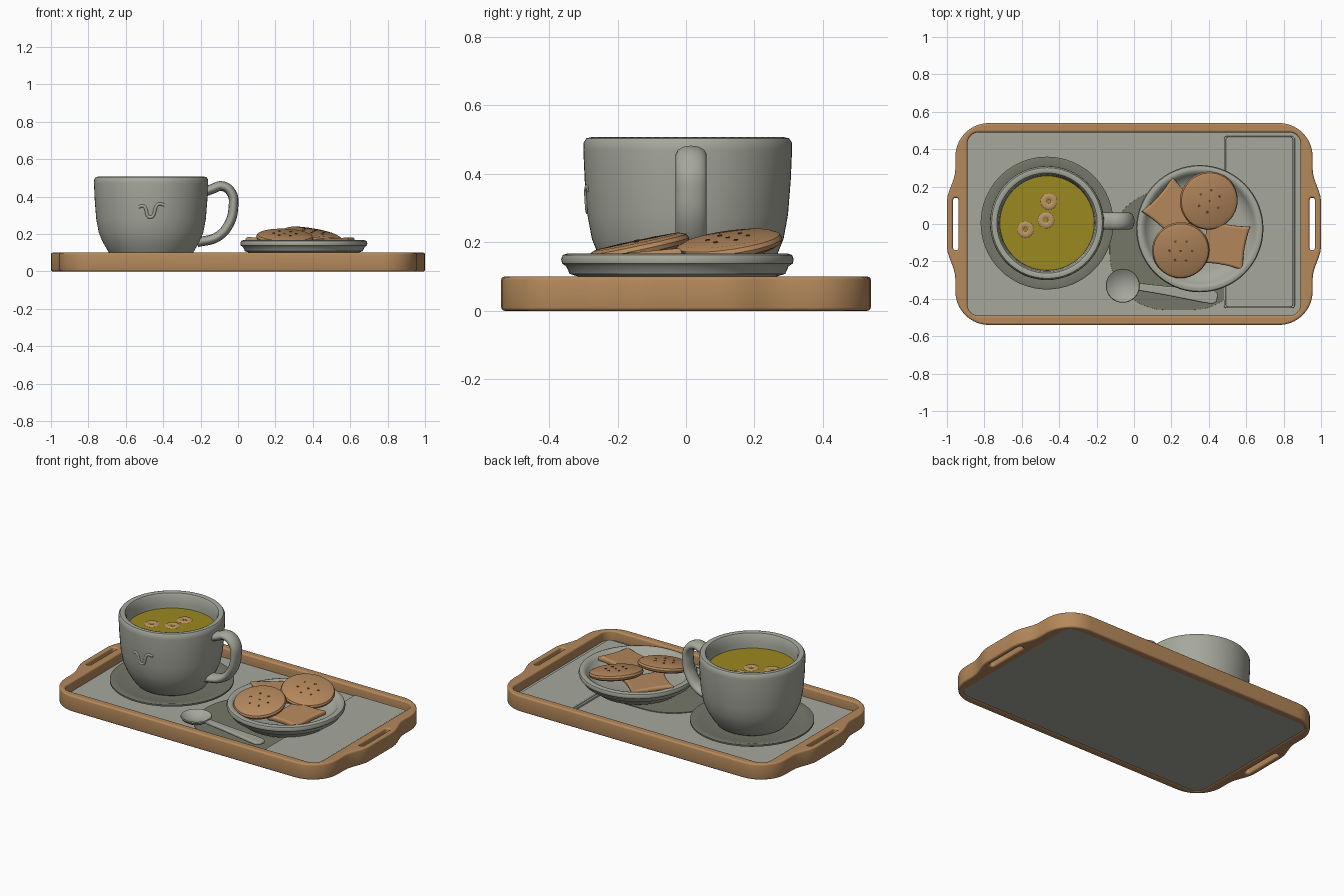
import bpy, bmesh, math
from math import sin, cos, pi, radians
from mathutils import Matrix, Euler, Vector

if "Cube" in bpy.data.objects:
    bpy.data.objects.remove(bpy.data.objects["Cube"])


def material(name, rgb):
    m = bpy.data.materials.new(name)
    m.use_nodes = True
    m.diffuse_color = (*rgb, 1)
    m.node_tree.nodes["Principled BSDF"].inputs["Base Color"].default_value = (*rgb, 1)
    return m


GREY = material("stoneware grey", (0.38, 0.39, 0.33))
OLIVE = material("dark olive grey", (0.18, 0.185, 0.14))
WOOD = material("warm wood", (0.46, 0.25, 0.105))
BISCUIT = material("baked biscuit", (0.47, 0.25, 0.11))
CRUST = material("dark crust", (0.16, 0.08, 0.035))
TEA = material("golden tea", (0.33, 0.25, 0.015))
PETAL = material("pale petal", (0.50, 0.30, 0.13))


def smooth(ob, angle=40):
    bpy.ops.object.select_all(action='DESELECT')
    ob.select_set(True)
    bpy.context.view_layer.objects.active = ob
    bpy.ops.object.shade_smooth_by_angle(angle=radians(angle))


def add_mesh(name, bm, mats, loc=(0, 0, 0), rot=(0, 0, 0)):
    me = bpy.data.meshes.new(name)
    bm.to_mesh(me)
    bm.free()
    ob = bpy.data.objects.new(name, me)
    bpy.context.collection.objects.link(ob)
    for m in mats:
        me.materials.append(m)
    ob.location, ob.rotation_euler = loc, rot
    smooth(ob)
    return ob


def spun(profile, steps=64):
    """Turn an (r, z) profile around the z axis."""
    bm = bmesh.new()
    vs = [bm.verts.new((r, 0, z)) for r, z in profile]
    es = [bm.edges.new(p) for p in zip(vs, vs[1:])]
    bmesh.ops.spin(bm, geom=vs + es, axis=(0, 0, 1), cent=(0, 0, 0),
                   angle=2 * pi, steps=steps, use_duplicate=False)
    bmesh.ops.remove_doubles(bm, verts=bm.verts, dist=0.0001)
    bmesh.ops.recalc_face_normals(bm, faces=bm.faces)
    return bm


def finish_curve(name, cu, mat, loc, rot=(0, 0, 0), scale=(1, 1, 1)):
    ob = bpy.data.objects.new(name, cu)
    bpy.context.collection.objects.link(ob)
    cu.materials.append(mat)
    ob.location, ob.rotation_euler, ob.scale = loc, rot, scale
    bpy.ops.object.select_all(action='DESELECT')
    ob.select_set(True)
    bpy.context.view_layer.objects.active = ob
    bpy.ops.object.convert(target='MESH')
    ob = bpy.context.object
    smooth(ob, 50)
    return ob


def slab(name, outlines, z0, z1, bevel, mat, loc=(0, 0), rot=(0, 0, 0)):
    """Filled flat outlines (inner ones are holes) with rounded edges."""
    cu = bpy.data.curves.new(name, 'CURVE')
    cu.dimensions, cu.fill_mode = '2D', 'BOTH'
    cu.extrude = (z1 - z0) / 2 - bevel
    cu.bevel_depth, cu.bevel_resolution, cu.offset = bevel, 2, -bevel
    for pts in outlines:
        sp = cu.splines.new('POLY')
        sp.points.add(len(pts) - 1)
        for p, (x, y) in zip(sp.points, pts):
            p.co = (x, y, 0, 1)
        sp.use_cyclic_u = True
    return finish_curve(name, cu, mat, (*loc, (z0 + z1) / 2), rot)


def tube(name, pts, radius, mat, loc, scale=(1, 1, 1)):
    cu = bpy.data.curves.new(name, 'CURVE')
    cu.dimensions, cu.bevel_depth, cu.bevel_resolution = '3D', radius, 4
    cu.use_fill_caps = True
    sp = cu.splines.new('BEZIER')
    sp.bezier_points.add(len(pts) - 1)
    for b, p in zip(sp.bezier_points, pts):
        b.co = p
        b.handle_left_type = b.handle_right_type = 'AUTO'
    return finish_curve(name, cu, mat, loc, scale=scale)


def round_rect(hx, hy, r, n=10, cx=0, cy=0):
    pts = []
    for k, (sx, sy) in enumerate([(1, 1), (-1, 1), (-1, -1), (1, -1)]):
        for i in range(n + 1):
            a = (k + i / n) * pi / 2
            pts.append((cx + sx * (hx - r) + r * cos(a), cy + sy * (hy - r) + r * sin(a)))
    return pts


# Tray rim, bulging at both ends around the hand slots
def bulged_outline():
    corners = round_rect(0.955, 0.54, 0.18)
    ys = [-0.3 + 0.03 * i for i in range(21)]

    def bulge(y):
        t = min(max((0.29 - abs(y)) / 0.17, 0), 1)
        return 0.955 + 0.045 * t * t * (3 - 2 * t)
    right = [(bulge(y), y) for y in ys]
    left = [(-x, -y) for x, y in right]
    return right + corners[:22] + left + corners[22:]


slots = [round_rect(0.015, 0.14, 0.014, 5, cx=s * 0.953) for s in (-1, 1)]
slab("tray_rim", [bulged_outline(), round_rect(0.89, 0.49, 0.06)] + slots,
     0, 0.10, 0.01, WOOD)
slab("tray_floor", [round_rect(0.9, 0.5, 0.06)], 0.004, 0.04, 0.002, GREY)

# Dark mat under the plate, and folded napkin
slab("plate_mat", [round_rect(0.37, 0.32, 0.3)], 0.036, 0.045, 0.001, OLIVE, (0.24, -0.14))
slab("napkin_lower", [round_rect(0.19, 0.46, 0.015, 3)], 0.04, 0.052, 0.003, GREY, (0.67, 0.01))
slab("napkin_upper", [round_rect(0.18, 0.455, 0.015, 3)], 0.052, 0.064, 0.004, GREY, (0.67, 0.01))

# Saucer and cup
CUP = (-0.465, 0.005, 0)
add_mesh("saucer", spun([(0, 0.04), (0.2, 0.04), (0.33, 0.062), (0.355, 0.074), (0.355, 0.084),
                         (0.345, 0.088), (0.30, 0.078), (0.22, 0.066), (0, 0.064)]), [OLIVE], CUP)
add_mesh("cup", spun([(0, 0.062), (0.185, 0.062), (0.205, 0.075), (0.228, 0.105), (0.26, 0.16),
                      (0.28, 0.21), (0.293, 0.28), (0.301, 0.38), (0.305, 0.47), (0.304, 0.492),
                      (0.296, 0.504), (0.282, 0.507), (0.268, 0.502), (0.26, 0.488),
                      (0.254, 0.44), (0.25, 0.38), (0, 0.38)]), [GREY], CUP)
add_mesh("tea", spun([(0, 0.405), (0.2525, 0.405), (0.2525, 0.413), (0, 0.413)]), [TEA], CUP)

# Cup handle, wider than it is thick
tube("cup_handle", [(-0.19, 0, 0.42), (-0.14, 0, 0.44), (-0.085, 0, 0.456), (-0.035, 0, 0.42),
                    (-0.025, 0, 0.34), (-0.05, 0, 0.25), (-0.11, 0, 0.185), (-0.22, 0, 0.155)],
     0.026, GREY, (0, 0.015, 0), (1, 1.75, 1))


# Raised heart stroke hugging the cup front
def on_cup(dx, z):
    r = 0.289 + (z - 0.28) * 0.08
    return (dx, -math.sqrt(r * r - dx * dx), z)


tube("cup_heart", [on_cup(x, z) for x, z in
                   [(-0.065, 0.345), (-0.04, 0.35), (-0.005, 0.29), (0.04, 0.36), (0.07, 0.355)]],
     0.009, GREY, CUP)

# Petal rings floating on the tea
for i, (x, y) in enumerate([(-0.455, 0.12), (-0.47, 0.02), (-0.58, -0.03)]):
    ring = [(0.028 + 0.016 * cos(a), 0.005 * sin(a)) for a in [k * pi / 4 for k in range(9)]]
    add_mesh(f"petal_ring_{i + 1}", spun(ring, 16), [PETAL], (x, y, 0.414))

# Biscuit plate
PLATE = (0.352, -0.025)
add_mesh("plate", spun([(0, 0.045), (0.22, 0.045), (0.25, 0.06), (0.29, 0.10), (0.315, 0.108),
                        (0.325, 0.13), (0.337, 0.138), (0.34, 0.15), (0.335, 0.163), (0.32, 0.168),
                        (0.305, 0.165), (0.292, 0.15), (0.27, 0.122), (0.23, 0.108), (0, 0.104)]),
         [GREY], (*PLATE, 0))


# Round biscuits with pricked holes
def round_biscuit(name, r, loc, rot):
    bm = spun([(0, -0.02), (r - 0.02, -0.02), (r - 0.004, -0.012), (r, 0), (r - 0.006, 0.012),
               (r - 0.025, 0.02), (0, 0.022)], 40)
    for k in range(7):
        d = 0 if k == 6 else 0.06
        before = set(bm.faces)
        bmesh.ops.create_cone(bm, cap_ends=True, segments=8, radius1=0.007, radius2=0.007, depth=0.004,
                              matrix=Matrix.Translation((d * cos(k * pi / 3), d * sin(k * pi / 3), 0.0215)))
        for f in set(bm.faces) - before:
            f.material_index = 1
    add_mesh(name, bm, [BISCUIT, CRUST], loc, rot)


round_biscuit("front_round_biscuit", 0.153, (0.25, -0.14, 0.182), (radians(12), radians(2), 0))
round_biscuit("back_round_biscuit", 0.157, (0.40, 0.125, 0.192), (radians(11), radians(6), 0.4))


# Square biscuits with slightly drawn-in sides
def pinched_square(h, n=12):
    pts = []
    for k in range(4):
        for i in range(n):
            t = -1 + 2 * i / n
            p = Matrix.Rotation(k * pi / 2, 2) @ Vector((h * (0.9 + 0.1 * t * t), h * t))
            pts.append(tuple(p))
    return pts


slab("right_square_biscuit", [pinched_square(0.12)], 0.135, 0.168, 0.012, BISCUIT,
     (0.485, -0.11), (radians(5), radians(-3), radians(-10)))
slab("left_square_biscuit", [pinched_square(0.125)], 0.135, 0.17, 0.012, BISCUIT,
     (0.215, 0.075), (radians(3), radians(4), radians(48)))

# Spoon: shallow bowl and flared handle
add_mesh("spoon_bowl", spun([(0, 0.046), (0.05, 0.05), (0.08, 0.068), (0.091, 0.084), (0.088, 0.09),
                             (0.08, 0.086), (0.06, 0.07), (0, 0.06)], 32), [GREY], (-0.06, -0.33, 0))
neck = [(0, -0.02), (0.15, -0.024), (0.36, -0.036), (0.41, -0.036), (0.43, -0.02)]
slab("spoon_handle", [neck + [(x, -y) for x, y in reversed(neck)]], 0.066, 0.086, 0.007, GREY,
     (0.02, -0.335), (0, 0, radians(-8)))
